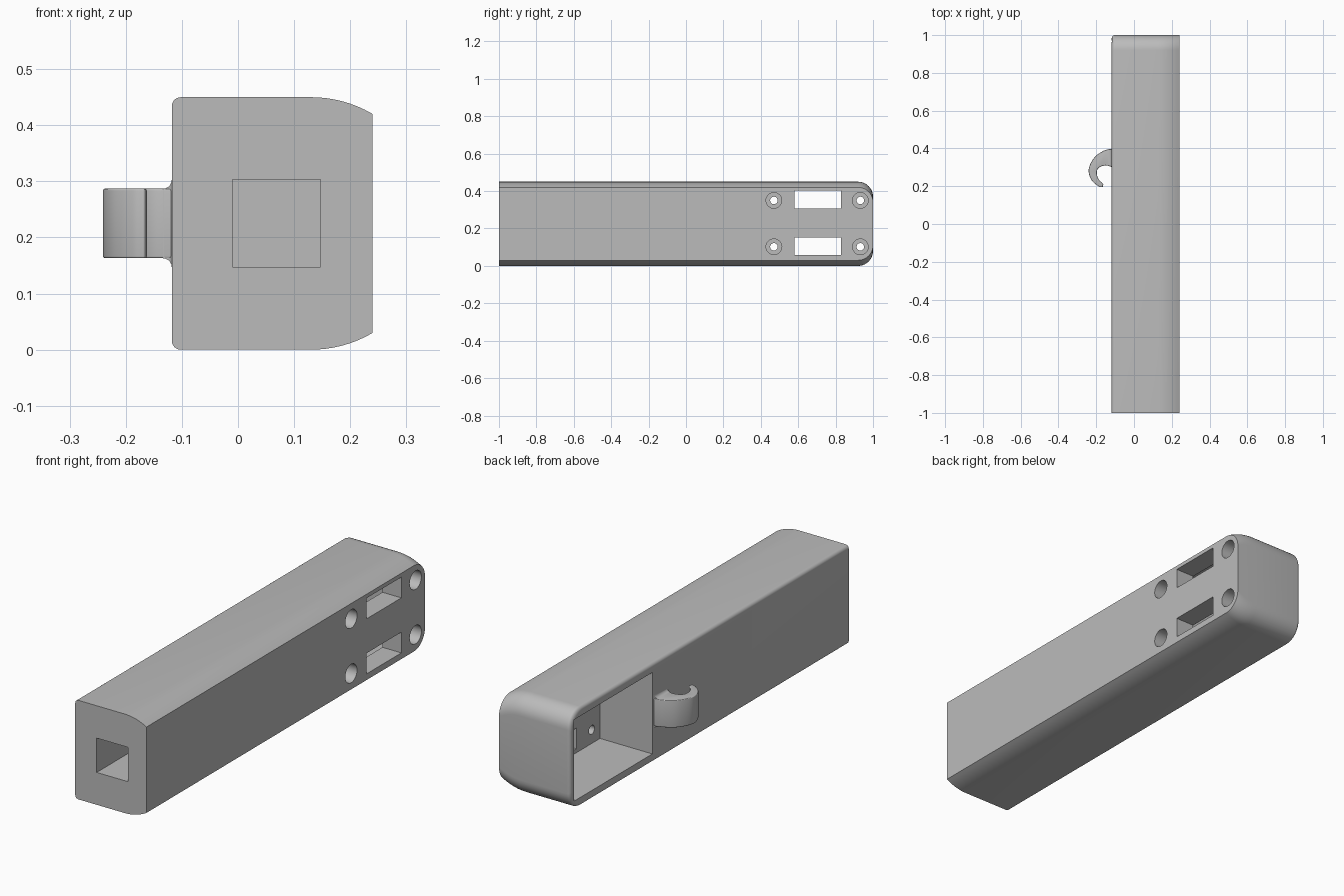
import bpy, bmesh
from math import sin, cos, pi, sqrt
from mathutils import Vector

if "Cube" in bpy.data.objects:
    bpy.data.objects.remove(bpy.data.objects["Cube"])

grey = bpy.data.materials.new("plain grey")
grey.use_nodes = True
colour = (0.5, 0.5, 0.5, 1)
grey.diffuse_color = colour
grey.node_tree.nodes["Principled BSDF"].inputs["Base Color"].default_value = colour


def make(name, bm):
    bmesh.ops.recalc_face_normals(bm, faces=bm.faces)
    mesh = bpy.data.meshes.new(name)
    bm.to_mesh(mesh)
    bm.free()
    ob = bpy.data.objects.new(name, mesh)
    mesh.materials.append(grey)
    bpy.context.collection.objects.link(ob)
    return ob


def loft(name, rings):
    """Skin closed rings of equal length and cap both ends."""
    bm = bmesh.new()
    vs = [[bm.verts.new(p) for p in ring] for ring in rings]
    n = len(vs[0])
    for a, b in zip(vs, vs[1:]):
        for i in range(n):
            j = (i + 1) % n
            bm.faces.new((a[i], a[j], b[j], b[i]))
    bm.faces.new(vs[0])
    bm.faces.new(vs[-1])
    return make(name, bm)


def box(name, x, y, z):
    ring = [(y[0], z[0]), (y[1], z[0]), (y[1], z[1]), (y[0], z[1])]
    return loft(name, [[(px, *p) for p in ring] for px in x])


def rod(name, x, y, z, r, n=32):
    ring = [(y + r * cos(2 * pi * i / n), z + r * sin(2 * pi * i / n)) for i in range(n)]
    return loft(name, [[(px, *p) for p in ring] for px in x])


def activate(ob):
    bpy.ops.object.select_all(action="DESELECT")
    bpy.context.view_layer.objects.active = ob
    ob.select_set(True)


def apply(ob, mod):
    activate(ob)
    bpy.ops.object.modifier_apply(modifier=mod.name)


def cut(ob, tool):
    mod = ob.modifiers.new("cut", "BOOLEAN")
    mod.operation, mod.solver, mod.object = "DIFFERENCE", "EXACT", tool
    apply(ob, mod)
    bpy.data.objects.remove(tool)


def smooth(ob, angle=0.6):
    activate(ob)
    bpy.ops.object.shade_smooth_by_angle(angle=angle)


LEFT, RIGHT, H = -0.118, 0.24, 0.45


def section(x, inset, end_inset, r=0.08, n=10):
    """Slice of the body at x, with the two rear corners filleted."""
    lo, hi, end = inset, H - inset, 1 - end_inset
    pts = [(x, -1, lo)]
    for i in range(n + 1):
        a = pi / 2 * i / n
        pts.append((x, end - r + r * sin(a), lo + r - r * cos(a)))
    for i in range(n + 1):
        a = pi / 2 * i / n
        pts.append((x, end - r + r * cos(a), hi - r + r * sin(a)))
    return pts + [(x, -1, hi)]


# Body: small round on the hook side, wide crown towards the hole side
slices = []
small, crown, start = 0.016, 0.217, 0.13
for i in range(7):
    a = pi / 2 * i / 6
    d = small * (1 - sin(a))
    slices.append(section(LEFT + small * (1 - cos(a)), d, d))
for i in range(9):
    x = start + (RIGHT - start) * i / 8
    slices.append(section(x, crown - sqrt(crown ** 2 - (x - start) ** 2), 0))
body = loft("body", slices)

# Open pocket at the rear, and the blind square socket in the front
cut(body, box("pocket", (-0.3, 0.145), (0.41, 0.972), (0.04, 0.41)))
cut(body, box("socket", (-0.01, 0.147), (-1.2, 0.25), (0.147, 0.303)))

# Windows and counterbored screw holes through the pocket wall
for z in (0.105, 0.355):
    cut(body, box("window", (0.1, 0.3), (0.58, 0.83), (z - 0.047, z + 0.047)))
for z in (0.102, 0.35):
    for y in (0.47, 0.932):
        cut(body, rod("counterbore", (0.175, 0.3), y, z, 0.042))
        cut(body, rod("screw_hole", (0.1, 0.3), y, z, 0.02))
smooth(body)


# Hook: smooth outline in plan, extruded upwards with rounded edges
def curve_through(pts, steps=6):
    ctrl = [pts[0] * 2 - pts[1]] + pts + [pts[-1] * 2 - pts[-2]]
    out = []
    for a, b, c, d in zip(ctrl, ctrl[1:], ctrl[2:], ctrl[3:]):
        for i in range(steps):
            t = i / steps
            out.append(0.5 * (2 * b + (c - a) * t + (2 * a - 5 * b + 4 * c - d) * t * t
                              + (3 * b - a - 3 * c + d) * t ** 3))
    return out + [pts[-1]]


outer = [(-0.112, 0.4), (-0.16, 0.388), (-0.21, 0.352), (-0.24, 0.29),
         (-0.225, 0.233), (-0.188, 0.2), (-0.166, 0.194)]
inner = [(-0.162, 0.212), (-0.186, 0.235), (-0.197, 0.27), (-0.186, 0.298),
         (-0.15, 0.31), (-0.112, 0.3)]
plan = [p for path in (outer, inner) for p in curve_through([Vector(q) for q in path])]
Z0, Z1 = 0.163, 0.287
hook = loft("hook", [[(p.x, p.y, z) for p in plan] for z in (Z0, Z1)])
bevel = hook.modifiers.new("round", "BEVEL")
bevel.width, bevel.segments = 0.012, 4
bevel.limit_method, bevel.angle_limit = "ANGLE", 1.0
apply(hook, bevel)
smooth(hook)

# Flared root where the hook meets the body
rings = []
for i in range(6):
    a = pi / 2 * i / 5
    e, x = 0.016 * (1 - sin(a)), LEFT - 0.016 * (1 - cos(a))
    y0, y1 = 0.307 - e / 2, 0.393 + e / 2
    rings.append([(x, y0, Z0 - e), (x, y1, Z0 - e), (x, y1, Z1 + e), (x, y0, Z1 + e)])
smooth(loft("hook_root", rings))
